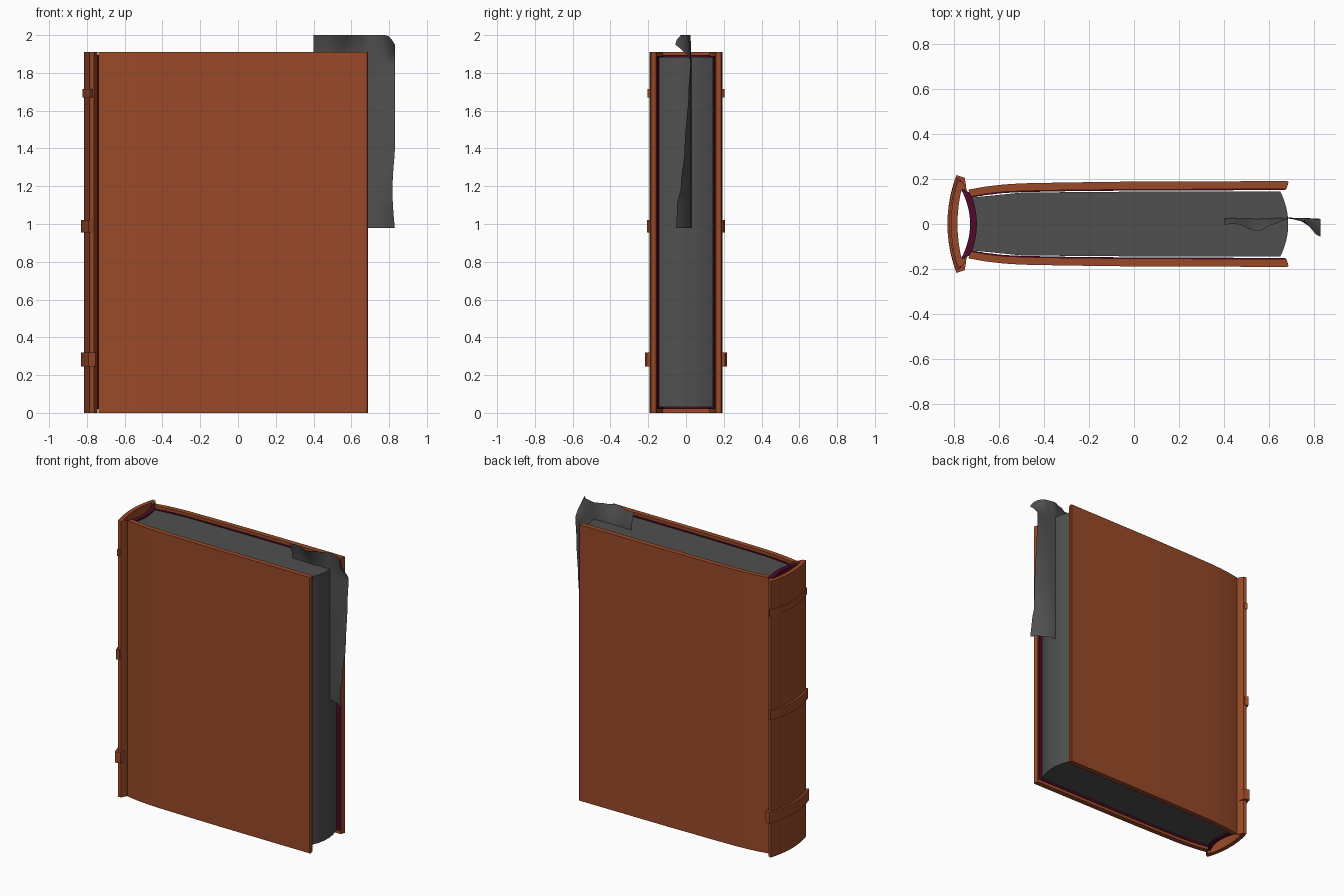
import bpy, bmesh, math

if "Cube" in bpy.data.objects:
    bpy.data.objects.remove(bpy.data.objects["Cube"])


def material(name, rgb):
    m = bpy.data.materials.new(name)
    m.diffuse_color = (*rgb, 1)
    m.use_nodes = True
    m.node_tree.nodes["Principled BSDF"].inputs["Base Color"].default_value = m.diffuse_color
    return m


LEATHER = material("brown leather", (0.32, 0.068, 0.021))
PAPER = material("dark grey paper", (0.08, 0.08, 0.08))
MAROON = material("maroon lining", (0.08, 0.003, 0.022))


def finish(name, bm, mat, angle=30):
    bmesh.ops.recalc_face_normals(bm, faces=bm.faces)
    me = bpy.data.meshes.new(name)
    bm.to_mesh(me)
    bm.free()
    me.materials.append(mat)
    ob = bpy.data.objects.new(name, me)
    bpy.context.collection.objects.link(ob)
    bpy.ops.object.select_all(action='DESELECT')
    ob.select_set(True)
    bpy.context.view_layer.objects.active = ob
    bpy.ops.object.shade_smooth_by_angle(angle=math.radians(angle))
    return ob


def strip(name, a, b, z0, z1, mat):
    """Upright solid whose plan lies between the two point rows a and b."""
    bm = bmesh.new()
    rows = [[bm.verts.new((x, y, z)) for x, y in pts] for z in (z0, z1) for pts in (a, b)]
    al, bl, ah, bh = rows
    for p, q in ((al, bl), (ah, bh), (al, ah), (bl, bh)):
        for i in range(len(a) - 1):
            bm.faces.new((p[i], p[i + 1], q[i + 1], q[i]))
    for i in (0, -1):
        bm.faces.new((al[i], bl[i], bh[i], ah[i]))
    return finish(name, bm, mat)


def lerp(table, t):
    for (x0, y0), (x1, y1) in zip(table, table[1:]):
        if t <= x1:
            s = max(0, (t - x0) / (x1 - x0))
            s = s * s * (3 - 2 * s)
            return y0 + (y1 - y0) * s
    return table[-1][1]


def flip(pts, s):
    return [(x, s * y) for x, y in pts]


# Covers and the lining glued inside them
cover_out = [(-0.738, 0.153), (-0.66, 0.167), (-0.58, 0.176), (-0.5, 0.181),
             (-0.3, 0.185), (0, 0.189), (0.682, 0.191), (0.688, 0.186)]
cover_in = [(-0.725, 0.122), (-0.66, 0.134), (-0.58, 0.143), (-0.5, 0.147),
            (-0.3, 0.151), (0, 0.154), (0.675, 0.156), (0.68, 0.158)]
for side, s in (("front", -1), ("back", 1)):
    strip(side + "_cover", flip(cover_out, s), flip(cover_in, s), 0, 1.91, LEATHER)
    inner = cover_in[:-1]
    strip(side + "_lining", flip([(x, y + 0.001) for x, y in inner], s),
          flip([(x, y - 0.005) for x, y in inner], s), 0.02, 1.89, MAROON)
    # hinge strip showing between cover and spine
    strip(side + "_hinge", flip([(-0.768, 0.165), (-0.75, 0.15), (-0.715, 0.13)], s),
          flip([(-0.768, 0.145), (-0.75, 0.135), (-0.72, 0.115)], s), 0.02, 1.895, MAROON)

# Page block with curved fore edge and hollow back
ys = [0.14 * (i / 8 - 1) for i in range(17)]
fore = [(0.687 - 0.035 * (y / 0.14) ** 2, y * 1.03) for y in ys]
mid = [(0.0, y * 1.03) for y in ys]
shoulder = [(-0.5, y) for y in ys]
back = [(-0.703 - 0.02 * (y / 0.14) ** 2, y * 0.84) for y in ys]
bm = bmesh.new()
grids = [[[bm.verts.new((x, y, z)) for x, y in row]
          for row in (back, shoulder, mid, fore)] for z in (0.03, 1.885)]
for g in grids:
    for p, q in zip(g, g[1:]):
        for i in range(16):
            bm.faces.new((p[i], p[i + 1], q[i + 1], q[i]))
lo, hi = grids
for r in (0, 3):
    for i in range(16):
        bm.faces.new((lo[r][i], lo[r][i + 1], hi[r][i + 1], hi[r][i]))
for c in (0, 16):
    for r in range(3):
        bm.faces.new((lo[r][c], lo[r + 1][c], hi[r + 1][c], hi[r][c]))
finish("page_block", bm, PAPER)

# Lining over the back of the page block
strip("page_back_lining", [(-0.73 - 0.034 * (y / 0.14) ** 2, y * 1.02) for y in ys],
      [(x + 0.003, y) for x, y in back], 0.02, 1.895, MAROON)


# Rounded spine, swept in plan with hooked ends
def spine_row(x, y, bow, hook):
    arc = [(x + bow * (i / 8) ** 2, y * i / 8) for i in range(-8, 9)]
    return flip(hook, -1) + arc + flip(hook[::-1], 1)


outer = spine_row(-0.815, 0.194, 0.03, [(-0.746, 0.158), (-0.763, 0.188)])
inside = spine_row(-0.786, 0.15, 0.017, [(-0.744, 0.142), (-0.757, 0.158)])
strip("spine", outer, inside, 0, 1.91, LEATHER)

# Raised bands across the spine
for name, z0, z1, x, y, end in (("top_band", 1.67, 1.715, -0.823, 0.204, -0.765),
                                ("middle_band", 0.955, 1.02, -0.831, 0.207, -0.765),
                                ("bottom_band", 0.245, 0.32, -0.831, 0.218, -0.748)):
    band = spine_row(x, y, 0.04, [(end, 0.17), (end - 0.006, y - 0.012)])
    base = spine_row(-0.805, 0.182, 0.03, [(end, 0.16), (end - 0.008, 0.176)])
    strip(name, band, base, z0, z1, LEATHER)

# Loose crumpled sheet sticking out at the top corner
top_curl = [(0.4, 0.03), (0.45, 0.028), (0.55, 0.06), (0.62, 0.03),
            (0.69, 0.004), (0.75, 0.015), (0.83, 0.08)]
side_curl = [(0.98, 0.08), (1.1, 0.075), (1.2, 0.055), (1.4, 0.035), (1.7, 0.015), (1.85, 0.005)]
bm = bmesh.new()
NX, NZ = 24, 40
grid = []
for j in range(NZ + 1):
    row = []
    for i in range(NX + 1):
        x, z = 0.4 + 0.43 * i / NX, 0.98 + 1.02 * j / NZ
        up, out = max(0, (z - 1.86) / 0.14), max(0, (x - 0.68) / 0.15)
        yy = 0.028 - lerp(top_curl, x) * up ** 1.5 - lerp(side_curl, z) * out ** 2
        zz = z - 0.05 * up * max(0, (x - 0.78) / 0.05) ** 2
        xx = x - 0.012 * out * max(0, math.sin((z - 0.98) * 8)) * (z < 1.37)
        row.append(bm.verts.new((xx, yy, zz)))
    grid.append(row)
for p, q in zip(grid, grid[1:]):
    for i in range(NX):
        bm.faces.new((p[i], p[i + 1], q[i + 1], q[i]))
finish("loose_sheet", bm, PAPER, 60)
